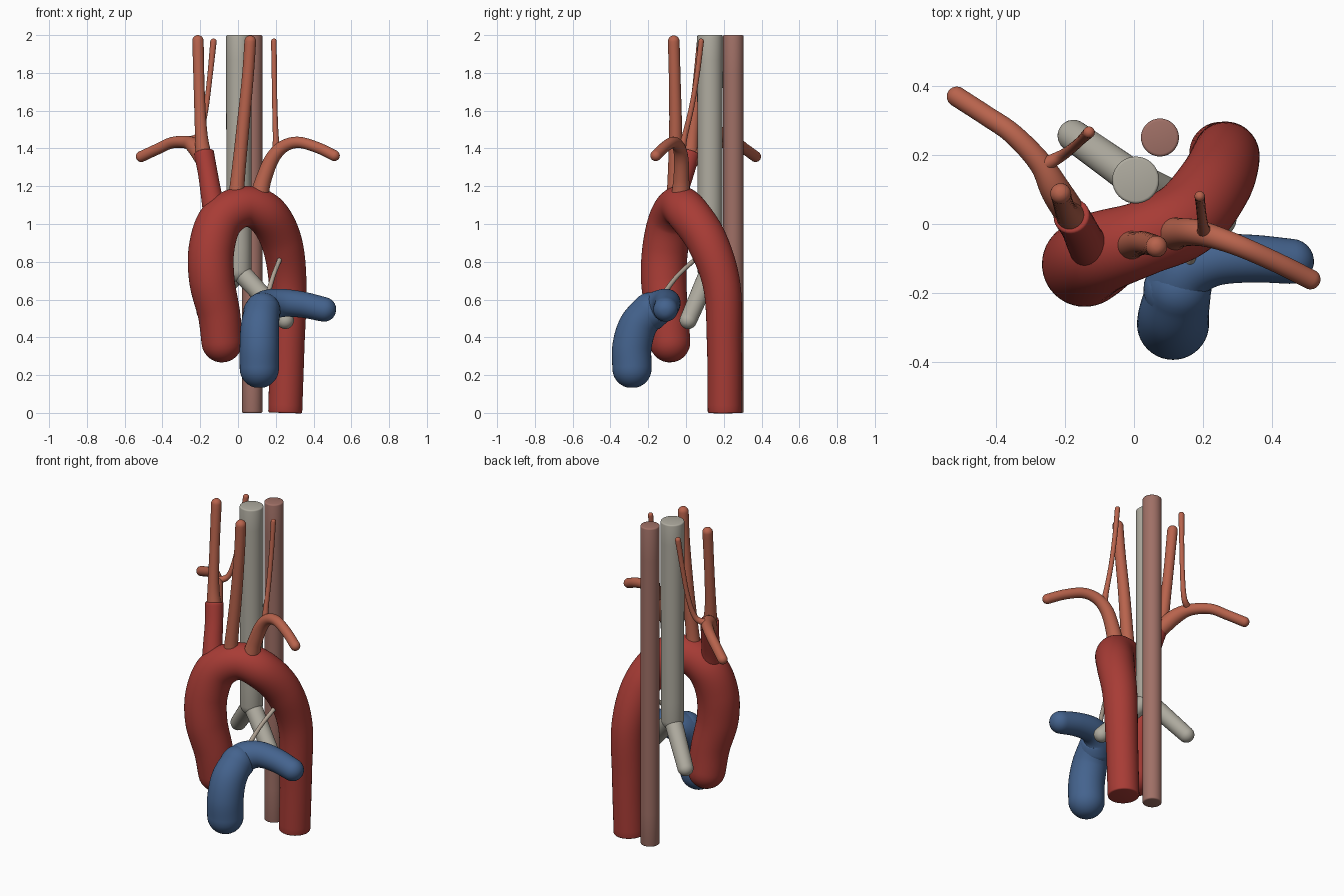
import bpy, bmesh, math
from mathutils import Vector

cube = bpy.data.objects.get("Cube")
if cube:
    bpy.data.objects.remove(cube, do_unlink=True)


def material(name, rgb):
    m = bpy.data.materials.new(name)
    m.use_nodes = True
    m.diffuse_color = (*rgb, 1)
    bsdf = next(n for n in m.node_tree.nodes if n.type == 'BSDF_PRINCIPLED')
    bsdf.inputs["Base Color"].default_value = (*rgb, 1)
    return m


deep_red = material("deep red", (0.39, 0.045, 0.036))
coral = material("coral", (0.48, 0.125, 0.073))
blue = material("blue", (0.058, 0.125, 0.27))
pale_grey = material("pale grey", (0.43, 0.41, 0.35))
dusty_pink = material("dusty pink", (0.35, 0.162, 0.133))
beige = material("beige", (0.44, 0.37, 0.30))


def smooth_path(points, steps=10):
    """Catmull-Rom through (x, y, z, radius) points."""
    p = [Vector(q) for q in points]
    p = [2 * p[0] - p[1]] + p + [2 * p[-1] - p[-2]]
    out = []
    for a, b, c, d in zip(p, p[1:], p[2:], p[3:]):
        for i in range(steps):
            t = i / steps
            out.append(0.5 * (2 * b + (c - a) * t + (2 * a - 5 * b + 4 * c - d) * t * t
                              + (3 * b - a - 3 * c + d) * t ** 3))
    return out + [p[-2]]


def cap_rings(end, tangent, radius, style):
    """Rings that close an end, listed from the tube outwards."""
    if style == "round":
        angles = [math.pi / 2 * i / 7 for i in range(1, 7)]
        return [(end + tangent * radius * math.sin(a), radius * math.cos(a)) for a in angles]
    bevel = 0.008
    return [(end + tangent * bevel * math.sin(a), radius - bevel * (1 - math.cos(a)))
            for a in (math.pi / 6, math.pi / 3, math.pi / 2)]


def tube(name, mat, points, start="round", end="round", sides=32):
    path = smooth_path(points)
    pos = [v.to_3d() for v in path]
    rad = [v.w for v in path]
    n = len(pos)
    tan = [(pos[min(i + 1, n - 1)] - pos[max(i - 1, 0)]).normalized() for i in range(n)]
    rings = [(pos[i], rad[i], tan[i]) for i in range(n)]
    first = [(c, r, tan[0]) for c, r in cap_rings(pos[0], -tan[0], rad[0], start)]
    last = [(c, r, tan[-1]) for c, r in cap_rings(pos[-1], tan[-1], rad[-1], end)]
    rings = first[::-1] + rings + last

    bm = bmesh.new()
    normal = tan[0].orthogonal().normalized()
    loops = []
    for centre, r, t in rings:
        normal = (normal - t * normal.dot(t)).normalized()
        side = t.cross(normal)
        turns = [2 * math.pi * k / sides for k in range(sides)]
        loops.append([bm.verts.new(centre + r * (normal * math.cos(a) + side * math.sin(a)))
                      for a in turns])
    for a, b in zip(loops, loops[1:]):
        for k in range(sides):
            j = (k + 1) % sides
            bm.faces.new((a[k], a[j], b[j], b[k]))
    bm.faces.new(loops[0][::-1])
    bm.faces.new(loops[-1])
    bmesh.ops.recalc_face_normals(bm, faces=bm.faces)
    for f in bm.faces:
        f.smooth = True
    mesh = bpy.data.meshes.new(name)
    bm.to_mesh(mesh)
    bm.free()
    mesh.set_sharp_from_angle(angle=math.radians(40))
    mesh.materials.append(mat)
    obj = bpy.data.objects.new(name, mesh)
    bpy.context.collection.objects.link(obj)
    return obj


# Main arch: rounded root, ascending part, arch, descending part cut flat
tube("main_arch", deep_red, [
    (-0.085, -0.085, 0.375, 0.108), (-0.10, -0.10, 0.52, 0.112),
    (-0.138, -0.118, 0.70, 0.12), (-0.14, -0.11, 0.87, 0.121),
    (-0.09, -0.08, 1.02, 0.118), (0.03, -0.04, 1.092, 0.108),
    (0.15, 0.015, 1.05, 0.112), (0.232, 0.115, 0.90, 0.108),
    (0.264, 0.19, 0.67, 0.099), (0.26, 0.203, 0.35, 0.092),
    (0.25, 0.205, 0.008, 0.09)], end="flat", sides=48)

# Right trunk and its branches
tube("right_trunk", deep_red, [
    (-0.12, -0.075, 1.06, 0.066), (-0.14, -0.05, 1.15, 0.056),
    (-0.16, -0.01, 1.27, 0.052), (-0.18, 0.022, 1.375, 0.053)], end="flat")
tube("right_neck_artery", coral, [
    (-0.18, 0.02, 1.34, 0.045), (-0.195, 0.035, 1.48, 0.033),
    (-0.205, 0.06, 1.70, 0.029), (-0.212, 0.088, 1.97, 0.03)])
tube("right_arm_artery", coral, [
    (-0.18, 0.025, 1.34, 0.046), (-0.225, 0.095, 1.405, 0.044),
    (-0.27, 0.175, 1.432, 0.034), (-0.35, 0.26, 1.43, 0.03),
    (-0.43, 0.315, 1.395, 0.029), (-0.512, 0.368, 1.357, 0.029)])
tube("right_thin_artery", coral, [
    (-0.26, 0.17, 1.44, 0.022), (-0.205, 0.20, 1.475, 0.016),
    (-0.172, 0.225, 1.60, 0.014), (-0.15, 0.245, 1.77, 0.014),
    (-0.13, 0.265, 1.965, 0.017)], sides=20)

# Left neck and arm arteries rising from the arch
tube("left_neck_artery", coral, [
    (-0.008, -0.06, 1.14, 0.046), (-0.002, -0.06, 1.23, 0.038),
    (0.025, -0.055, 1.50, 0.034), (0.052, -0.06, 1.78, 0.031),
    (0.065, -0.065, 1.967, 0.031)])
tube("left_arm_artery", coral, [
    (0.11, -0.03, 1.14, 0.05), (0.135, -0.025, 1.235, 0.042),
    (0.18, -0.025, 1.345, 0.038), (0.24, -0.04, 1.41, 0.033),
    (0.32, -0.07, 1.432, 0.03), (0.42, -0.115, 1.405, 0.029),
    (0.51, -0.16, 1.362, 0.029)])
tube("left_thin_artery", coral, [
    (0.205, -0.025, 1.38, 0.024), (0.20, -0.008, 1.46, 0.016),
    (0.195, 0.03, 1.62, 0.014), (0.192, 0.06, 1.80, 0.014),
    (0.19, 0.08, 1.967, 0.015)], sides=20)

# Blue trunk with a single branch to the left
tube("blue_trunk", blue, [
    (0.113, -0.286, 0.235, 0.104), (0.113, -0.286, 0.35, 0.104),
    (0.116, -0.255, 0.46, 0.101), (0.13, -0.19, 0.545, 0.093)], sides=40)
tube("blue_branch", blue, [
    (0.125, -0.19, 0.53, 0.098), (0.155, -0.135, 0.565, 0.087),
    (0.23, -0.105, 0.582, 0.075), (0.34, -0.10, 0.573, 0.069),
    (0.455, -0.108, 0.548, 0.065)], sides=40)

# Fine cord between the blue trunk and the arch
tube("cord", beige, [
    (0.15, -0.14, 0.60, 0.014), (0.185, -0.05, 0.72, 0.012),
    (0.222, 0.05, 0.815, 0.012)], sides=16)

# Windpipe with its two lower branches
tube("windpipe", pale_grey, [
    (0.005, 0.127, 0.755, 0.066), (0.005, 0.127, 1.992, 0.068)], end="flat")
for name, tip in (("windpipe_branch_left", (0.25, 0.012, 0.49)),
                  ("windpipe_branch_right", (-0.175, 0.255, 0.54))):
    tube(name, pale_grey, [(0.005, 0.127, 0.755, 0.052), (*tip, 0.046)])

# Straight gullet behind the windpipe
tube("gullet", dusty_pink, [
    (0.075, 0.25, 0.008, 0.055), (0.075, 0.25, 1.992, 0.055)], "flat", "flat")
